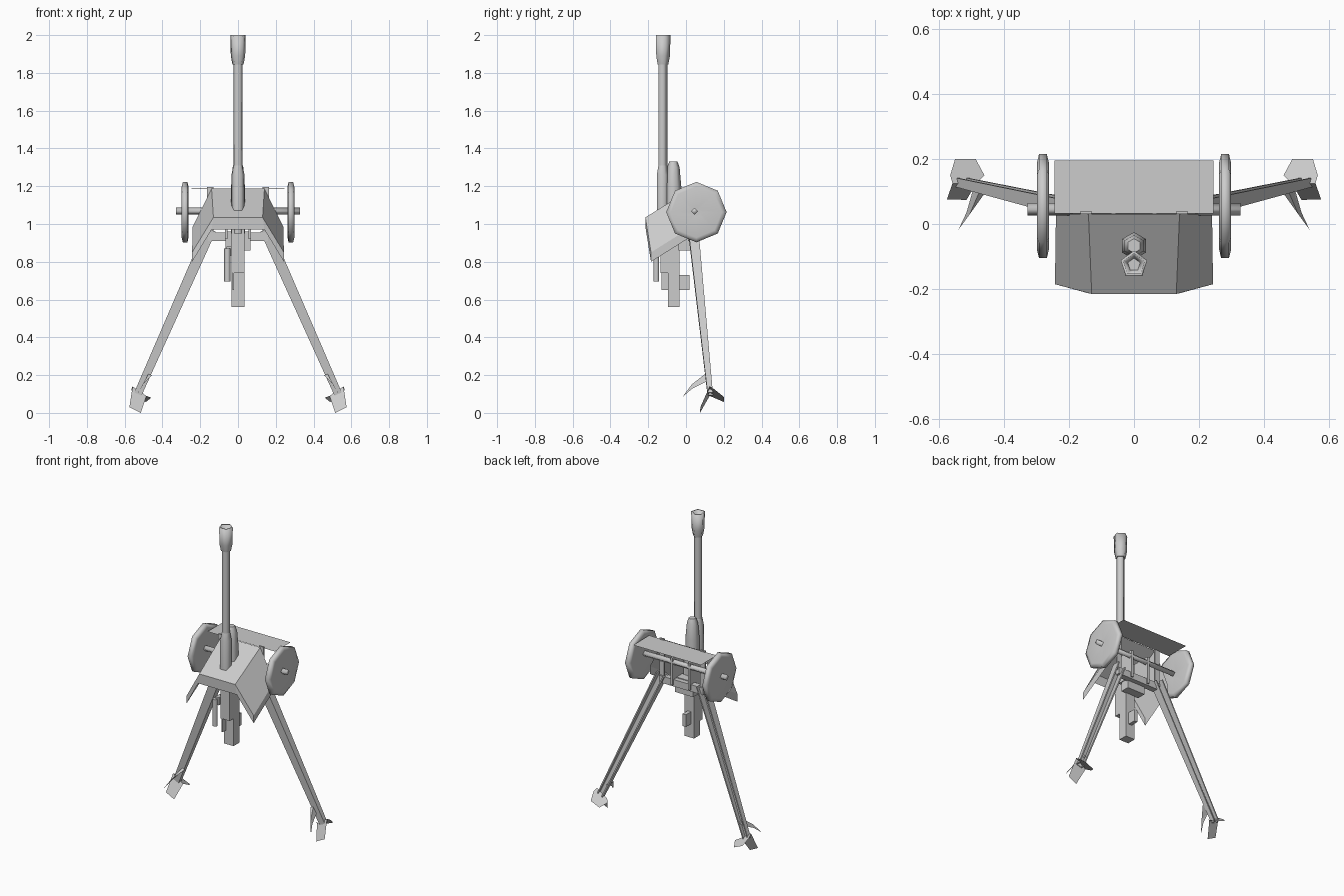
import bpy, bmesh, math
from mathutils import Vector


def mesh(name, verts, faces, smooth=False):
    me = bpy.data.meshes.new(name)
    me.from_pydata([tuple(v) for v in verts], [], faces)
    bm = bmesh.new()
    bm.from_mesh(me)
    bmesh.ops.recalc_face_normals(bm, faces=bm.faces)
    bm.to_mesh(me)
    bm.free()
    ob = bpy.data.objects.new(name, me)
    bpy.context.collection.objects.link(ob)
    if smooth:
        for p in me.polygons:
            p.use_smooth = len(p.vertices) == 4
    return ob


def mirror(ob):
    ob.modifiers.new("mirror", 'MIRROR').use_axis[0] = True
    return ob


def box(name, x0, x1, y0, y1, z0, z1):
    v = [(x, y, z) for x in (x0, x1) for y in (y0, y1) for z in (z0, z1)]
    f = [(0, 1, 3, 2), (4, 6, 7, 5), (0, 4, 5, 1), (2, 3, 7, 6), (0, 2, 6, 4), (1, 5, 7, 3)]
    return mesh(name, v, f)


def lathe(name, axis, centre, rings, n, phase=0, cap=True):
    """Stack of (position, radius) rings along x or z."""
    v = []
    for h, r in rings:
        for i in range(n):
            a = phase + 2 * math.pi * i / n
            c, s = r * math.cos(a), r * math.sin(a)
            v.append((h, centre[0] + c, centre[1] + s) if axis == 'x'
                     else (centre[0] + c, centre[1] + s, h))
    f = [(k * n + i, k * n + (i + 1) % n, (k + 1) * n + (i + 1) % n, (k + 1) * n + i)
         for k in range(len(rings) - 1) for i in range(n)]
    f.append(tuple(range(n)))
    if cap:
        f.append(tuple(range((len(rings) - 1) * n, len(rings) * n)))
    return mesh(name, v, f, smooth=True)


# Barrel, sleeve and hollow muzzle
G = (0, -0.125)
up = math.pi / 2
lathe("barrel", 'z', G, [(0.95, 0.026), (1.86, 0.026)], 5, up)
lathe("barrel_sleeve", 'z', G, [(1.04, 0.036), (1.26, 0.036), (1.31, 0.026)], 5, up)
lathe("muzzle_brake", 'z', G, [(1.845, 0.031), (1.89, 0.04), (2.0, 0.043), (2.0, 0.034), (1.93, 0.02)], 5, up)

# Recuperator with tapered top
lathe("recuperator", 'z', (0, -0.067), [(0.95, 0.042), (1.2, 0.042), (1.3, 0.033), (1.33, 0.022)], 6, up)

# Breech and cradle
box("cradle", -0.034, 0.034, -0.095, -0.035, 0.56, 1.08)
box("breech", -0.034, 0.034, -0.135, -0.09, 0.74, 1.05)
box("breech_guard", -0.03, -0.02, -0.13, -0.09, 0.65, 0.74)
box("grip", -0.012, 0.012, -0.04, 0.018, 0.65, 0.73)
box("sight_arm", -0.06, -0.034, -0.15, -0.10, 0.83, 0.88)
lathe("sight", 'z', (-0.056, -0.157), [(0.695, 0.017), (0.87, 0.017)], 6)

# Folded shield: centre plate, lip, side wings and lower flap
mesh("shield_centre", [(-.14, .03, 1.187), (.14, .03, 1.187), (.13, -.215, 1.035), (-.13, -.215, 1.035),
                       (.14, -.213, .97), (-.14, -.213, .97)], [(0, 1, 2, 3), (3, 2, 4, 5)])
mirror(mesh("shield_wing", [(.14, .03, 1.187), (.13, -.215, 1.035), (.14, -.213, .97),
                            (.243, -.185, .80), (.243, -.185, .85), (.24, .03, .985), (.24, .03, .935)],
            [(0, 1, 4, 5), (1, 2, 3, 4), (4, 3, 6, 5)]))
mesh("shield_flap", [(-.245, .033, 1.187), (.245, .033, 1.187), (.245, .195, 1.185), (-.245, .195, 1.185)],
     [(0, 1, 2, 3)])

# Wheels and axle
mirror(lathe("wheel", 'x', (0.055, 1.063), [(0.268, 0.02), (0.262, 0.135), (0.268, 0.16),
                                           (0.292, 0.16), (0.298, 0.135), (0.292, 0.02)], 8))
lathe("axle", 'x', (0.045, 1.068), [(-0.328, 0.019), (0.328, 0.019)], 4)

# Carriage frame
box("carriage_box", -0.065, 0.065, -0.04, 0.02, 0.86, 0.96)
box("carriage_crossbar", -0.16, 0.16, 0.01, 0.05, 0.91, 0.955)
mirror(box("shield_strut", 0.13, 0.165, 0.03, 0.04, 0.94, 1.195))
mirror(box("carriage_side", 0.055, 0.07, -0.06, 0.06, 0.92, 1.10))

# Legs: tapered channels open at the back
def section(c, w, d):
    across = Vector((0.91, 0, 0.41)) * w
    back = Vector((0, d, 0))
    c = Vector(c)
    return [c - across + back, c - across - back, c + across - back, c + across + back]

leg = mirror(mesh("trail_leg", section((.145, .038, .97), .03, .027) + section((.53, .128, .10), .021, .014),
                  [(0, 1, 5, 4), (1, 2, 6, 5), (2, 3, 7, 6)]))
sol = leg.modifiers.new("thickness", 'SOLIDIFY')
sol.thickness = 0.008

# Spade: two plates folded at the leg end
mirror(mesh("spade", [(.558, .125, .14), (.485, .125, .09), (.575, .076, .03), (.515, .074, 0.0),
                      (.55, .2, .085), (.487, .2, .058), (.565, .15, .125), (.46, .15, .08)],
            [(0, 1, 3, 2), (0, 6, 4, 5, 7, 1)]))

# Handspike near each foot
mirror(mesh("trail_spike", [(.455, .10, .20), (.485, .13, .18), (.495, .105, .165), (.475, .10, .205),
                            (.505, .03, .15), (.515, .035, .13), (.54, -.018, .085)],
            [(0, 2, 1), (0, 1, 3), (0, 3, 4), (3, 1, 5, 4), (1, 2, 5), (2, 0, 4), (2, 4, 5),
             (4, 5, 6)]))
